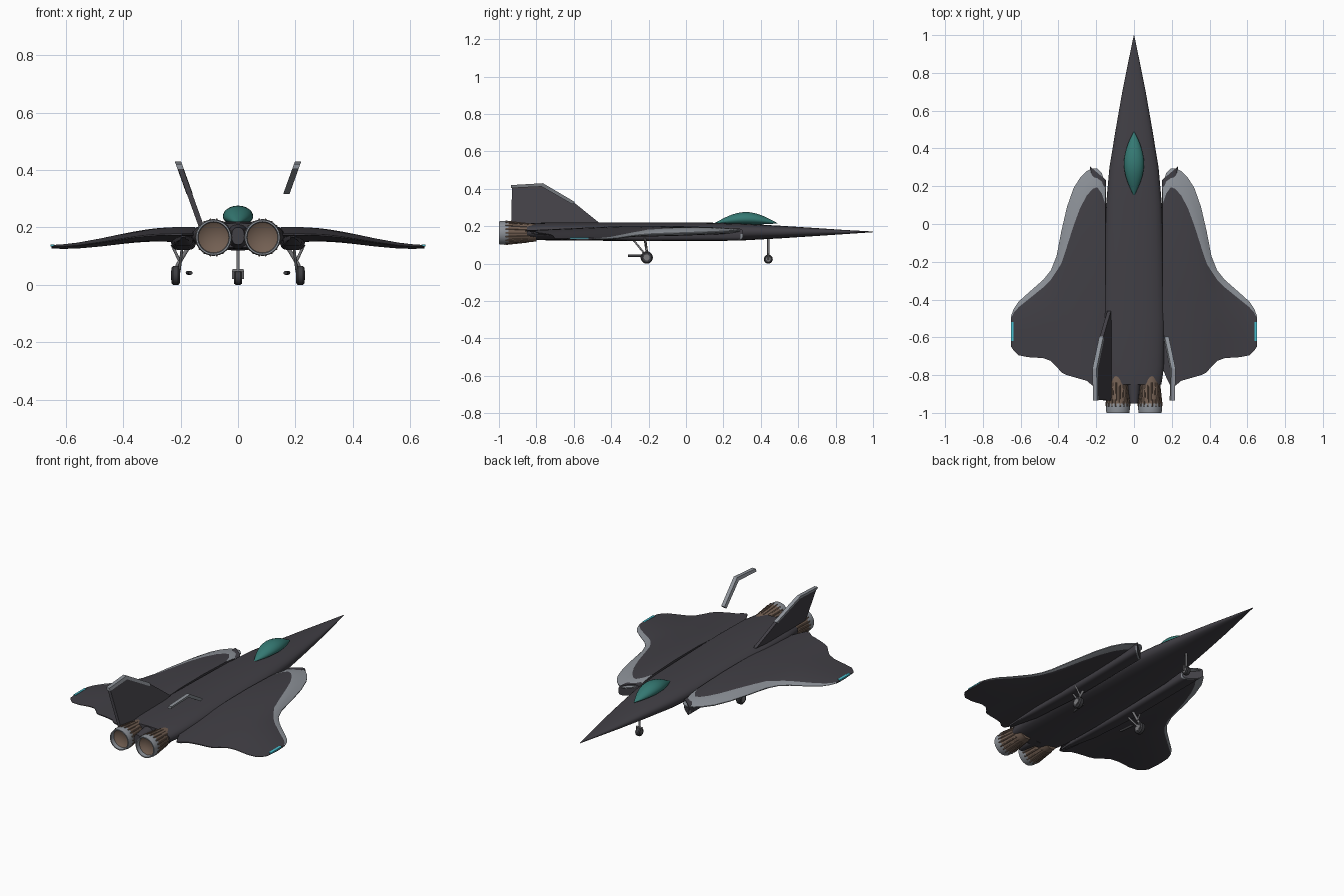
import bpy, bmesh, math
from mathutils import Vector

if "Cube" in bpy.data.objects:
    bpy.data.objects.remove(bpy.data.objects["Cube"])


def material(name, rgb):
    m = bpy.data.materials.new(name)
    m.use_nodes = True
    m.diffuse_color = (*rgb, 1)
    m.node_tree.nodes["Principled BSDF"].inputs["Base Color"].default_value = (*rgb, 1)
    return m


SKIN = material("dark slate skin", (0.053, 0.050, 0.060))
EDGE = material("light grey edge", (0.27, 0.29, 0.32))
GLASS = material("teal glass", (0.035, 0.19, 0.17))
BRONZE = material("nozzle bronze", (0.17, 0.115, 0.085))
METAL = material("gear metal", (0.20, 0.20, 0.21))
TYRE = material("tyre", (0.045, 0.045, 0.05))
LAMP = material("cyan lamp", (0.06, 0.52, 0.62))


def loft(name, rings, mats, rule=None, caps=True, angle=35):
    """Skin a list of closed rings; rule(ring, side) picks the material slot."""
    bm = bmesh.new()
    rows = [[bm.verts.new(p) for p in ring] for ring in rings]
    n = len(rows[0])
    for i in range(len(rows) - 1):
        for j in range(n):
            k = (j + 1) % n
            f = bm.faces.new((rows[i][j], rows[i][k], rows[i + 1][k], rows[i + 1][j]))
            f.material_index = rule(i, j) if rule else 0
    if caps:
        bm.faces.new(rows[0])
        bm.faces.new(rows[-1])
    bmesh.ops.recalc_face_normals(bm, faces=bm.faces[:])
    mesh = bpy.data.meshes.new(name)
    bm.to_mesh(mesh)
    bm.free()
    ob = bpy.data.objects.new(name, mesh)
    for m in mats:
        mesh.materials.append(m)
    bpy.context.collection.objects.link(ob)
    bpy.ops.object.select_all(action='DESELECT')
    ob.select_set(True)
    bpy.context.view_layer.objects.active = ob
    bpy.ops.object.shade_smooth_by_angle(angle=math.radians(angle))
    return ob


def oval(y, w, top, bot, zc, cx=0, power=0.8, n=24, rake=0):
    """Rounded cross-section across the body at station y."""
    pts = []
    for k in range(n):
        a = math.tau * (k + 0.0) / n
        c, s = math.cos(a), math.sin(a)
        dx = w * math.copysign(abs(c) ** power, c)
        h = (top - zc) if s > 0 else (zc - bot)
        pts.append((cx + dx, y + rake * dx, zc + h * math.copysign(abs(s) ** power, s)))
    return pts


def rod(name, a, b, r, mat, n=12):
    a, b = Vector(a), Vector(b)
    q = (b - a).to_track_quat('Z', 'Y')
    circle = [q @ Vector((r * math.cos(math.tau * k / n), r * math.sin(math.tau * k / n), 0))
              for k in range(n)]
    return loft(name, [[p + a for p in circle], [p + b for p in circle]], [mat])


def wheel(name, x, y, r, w):
    profile = [(-w, r * 0.55), (-w, r * 0.8), (-w * 0.6, r), (w * 0.6, r), (w, r * 0.8), (w, r * 0.55)]
    rings = [[(x + dx, y + q * math.cos(math.tau * k / 20), r + q * math.sin(math.tau * k / 20))
              for k in range(20)] for dx, q in profile]
    loft(name, rings, [TYRE])
    rod(name + "_hub", (x - w * 1.05, y, r), (x + w * 1.05, y, r), r * 0.5, METAL)


# Fuselage: station, half width, top, bottom
body = [(1, .001, .172, .168), (.85, .032, .18, .158), (.7, .062, .19, .148), (.5, .097, .203, .135),
        (.3, .13, .214, .124), (.1, .148, .22, .12), (-.2, .158, .221, .12), (-.5, .165, .221, .123),
        (-.75, .16, .22, .125), (-.85, .145, .215, .13)]
loft("fuselage", [oval(y, w, t, b, .17) for y, w, t, b in body], [SKIN], angle=50)
loft("tail_beam", [oval(-.8, .04, .215, .125, .17), oval(-.95, .022, .2, .14, .17)], [SKIN])

# Canopy bubble, pointed at both ends
bubble = []
for i in range(15):
    t = -1 + 2 * i / 14
    c = max(math.cos(t * math.pi / 2), 0.02)
    zc = .215 + .023 * c
    bubble.append(oval(.32 + .17 * t, .053 * c ** 0.9, zc + .038 * c, zc - .03 * c, zc, power=1))
loft("canopy", bubble, [GLASS], angle=60)

# Wing stations: x, leading edge, trailing edge, width of the pale edge
wing = [(.15, .2, -.76, .1), (.17, .27, -.81, .11), (.195, .295, -.86, .1), (.22, .295, -.855, .11),
        (.25, .28, -.83, .13), (.285, .245, -.82, .16), (.32, .19, -.81, .2), (.355, .09, -.80, .21),
        (.385, -.04, -.785, .17), (.41, -.17, -.755, .08), (.44, -.245, -.725, .05),
        (.48, -.295, -.71, .04), (.56, -.365, -.705, .035), (.61, -.41, -.695, .03),
        (.637, -.45, -.67, .02), (.65, -.485, -.65, .015)]


def wing_mid(x):
    t = min(max((x - .25) / .38, 0), 1)
    return .175 - .042 * t * t * (3 - 2 * t)


def wing_ring(x, lead, trail, strip, side):
    half = .027 - .021 * min(max((x - .2) / .45, 0), 1)
    back = lead - strip
    ys = [lead, lead - strip * .45, back] + [back + (trail - back) * f for f in (.25, .5, .75, 1)]

    def pt(y, up):
        d = (lead - y) / (lead - trail)
        thick = half * (0.12 + 0.88 * min(1, d * 5) ** 0.6 * min(1, (1 - d) * 2.2))
        return (side * x, y, wing_mid(x) + up * thick)
    return [pt(y, 1) for y in ys] + [pt(y, -1) for y in reversed(ys)]


def lean(z):
    return .13 + (z - .21) * .36


# Fin outlines in the side plane
fin = [(-.46, .215), (-.6, .328), (-.765, .422), (-.93, .414), (-.935, .2), (-.6, .2)]
fin_edge = [(-.595, .33), (-.765, .43), (-.935, .42), (-.935, .404), (-.772, .412), (-.607, .317)]


def slab(name, outline, side, half, mat):
    loft(name, [[(side * (lean(z) + d), y, z) for y, z in outline] for d in (-half, half)], [mat], angle=20)


slab("right_fin", fin, -1, .0095, SKIN)

for s, tag in ((1, "left"), (-1, "right")):
    # Wing with pale leading edge
    loft(tag + "_wing", [wing_ring(*row, s) for row in wing], [SKIN, EDGE],
         rule=lambda i, j: 1 if j in (0, 1, 12, 13) else 0, angle=40)
    # Wing tip lamp
    z = wing_mid(.645) + .007
    loft(tag + "_tip_lamp", [[(s * x, y, z + dz) for x, dz in ((.638, -.004), (.638, .001), (.652, 0), (.652, -.006))]
                             for y in (-.52, -.62)], [LAMP])
    # Under-wing intake duct with raked lip
    duct = [(.268, .043, .188, .124), (.255, .043, .188, .124), (-.3, .043, .185, .121),
            (-.6, .032, .18, .135), (-.82, .008, .176, .165)]
    loft(tag + "_intake", [oval(y, w, t, b, .158, s * .19, .55, rake=s * .85) for y, w, t, b in duct],
         [SKIN, EDGE], rule=lambda i, j: 1 if i == 0 and j >= 12 else 0)
    slab(tag + "_fin_edge", fin_edge, s, .011, EDGE)

    # Exhaust nozzle: bronze barrel, pale rim, recessed bronze face
    cx, cz = s * .085, .165
    barrel = [(-.8, .046), (-.85, .052), (-.93, .058), (-.95, .062), (-.972, .064),
              (-1, .061), (-1, .055), (-.975, .053), (-.96, .03)]
    loft(tag + "_nozzle", [[(cx + r * math.cos(math.tau * k / 32), y, cz + r * math.sin(math.tau * k / 32))
                            for k in range(32)] for y, r in barrel],
         [BRONZE, EDGE], rule=lambda i, j: 1 if 3 <= i <= 6 else 0)
    for k in range(18):
        a = math.tau * k / 18
        c, d = math.cos(a), math.sin(a)
        rod(f"{tag}_nozzle_rib_{k}", (cx + .049 * c, -.84, cz + .049 * d),
            (cx + .063 * c, -.965, cz + .063 * d), .004, BRONZE, 6)

    # Main landing gear
    wheel(tag + "_main_wheel", s * .217, -.21, .033, .015)
    rod(tag + "_main_leg", (s * .17, -.22, .135), (s * .212, -.21, .066), .007, METAL)
    rod(tag + "_main_fork", (s * .212, -.21, .068), (s * .217, -.21, .033), .006, METAL)
    rod(tag + "_main_brace", (s * .195, -.28, .125), (s * .205, -.215, .045), .005, METAL)
    rod(tag + "_main_side_brace", (s * .23, -.22, .14), (s * .2, -.21, .075), .005, METAL)
    rod(tag + "_gear_link", (s * .165, -.31, .042), (s * .175, -.22, .042), .007, TYRE)

# Nose landing gear
wheel("nose_wheel", 0, .44, .024, .014)
rod("nose_leg", (0, .44, .15), (0, .44, .045), .006, METAL)
for x in (-.017, .017):
    rod("nose_fork", (x, .44, .05), (x, .44, .02), .004, METAL)
rod("nose_fork_bar", (-.019, .44, .05), (.019, .44, .05), .005, METAL)
